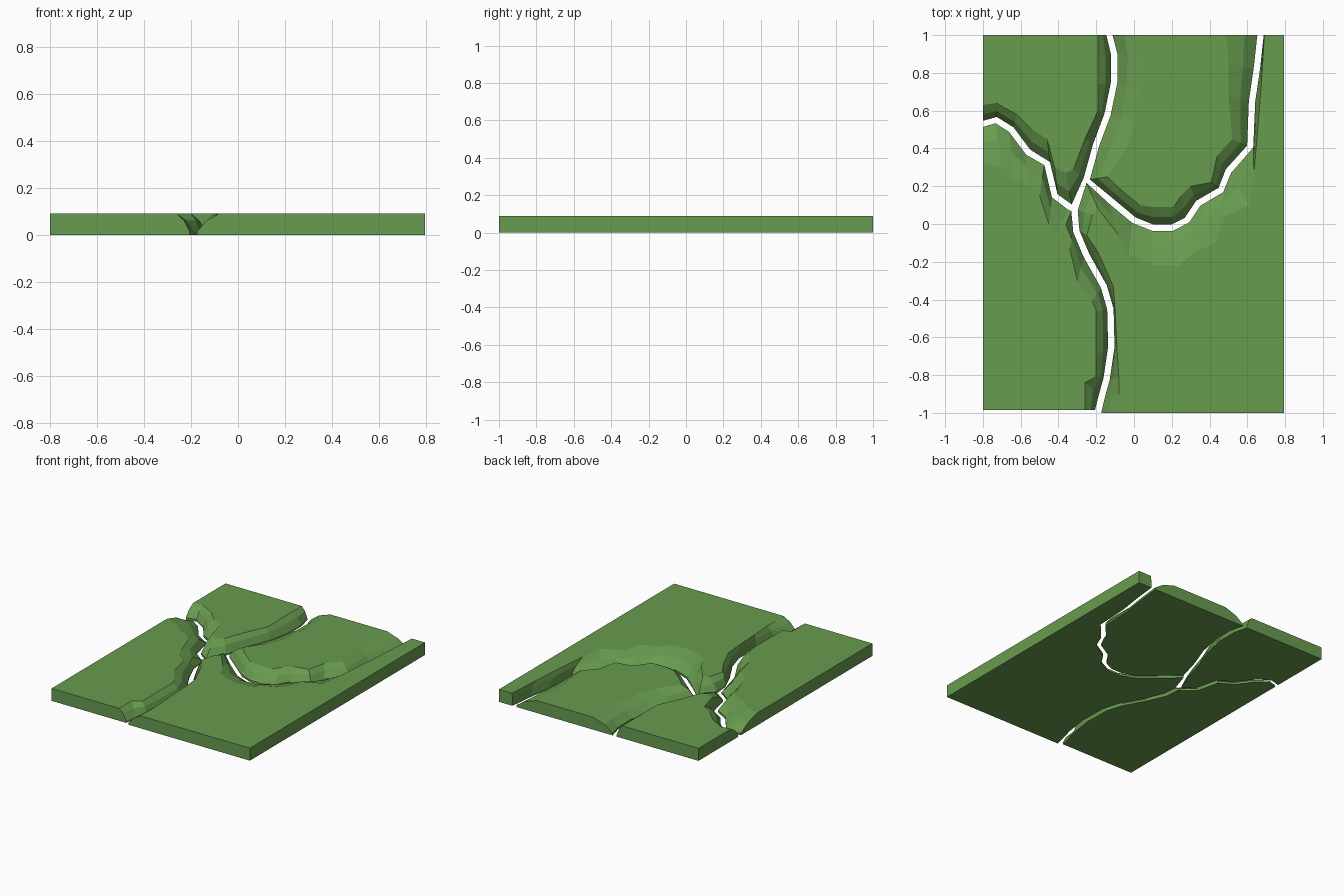
import bpy, bmesh
from mathutils import Vector

if "Cube" in bpy.data.objects:
    bpy.data.objects.remove(bpy.data.objects["Cube"])

TOP, HALF = 0.09, 0.017   # slab thickness, half width of the river slot

grass = bpy.data.materials.new("grass")
grass.diffuse_color = (0.14, 0.33, 0.08, 1)
grass.use_nodes = True
grass.node_tree.nodes["Principled BSDF"].inputs["Base Color"].default_value = grass.diffuse_color

# Rivers, each row: centre x, y, left rim x, y, right rim x, y (facing downstream)
north = [(-.13, 1, .04, 1, -.19, 1), (-.105, .9, .04, .88, -.19, .88),
         (-.105, .75, .03, .72, -.19, .74), (-.14, .58, .01, .54, -.19, .6),
         (-.2, .42, -.04, .4, -.26, .45), (-.25, .24, -.14, .25, -.32, .29)]
east = [(-.24, .23, -.14, .24, -.19, .08), (-.12, .12, -.08, .19, -.08, -.06),
        (0, .02, .03, .1, -.03, -.16), (.1, -.02, .1, .09, .1, -.22),
        (.2, -.02, .21, .09, .24, -.22), (.28, .02, .25, .15, .32, -.15),
        (.34, .11, .3, .2, .43, -.1), (.46, .18, .41, .22, .48, .04),
        (.5, .28, .44, .36, .61, .1), (.615, .41, .52, .45, .635, .27),
        (.625, .65, .5, .68, .655, .5), (.65, .82, .5, .85, .675, .75),
        (.67, 1, .49, 1, .69, 1)]
west = [(-.8, .53, -.8, .63, -.8, .33), (-.73, .55, -.73, .64, -.7, .3),
        (-.65, .5, -.62, .58, -.63, .23), (-.56, .38, -.54, .5, -.56, .21),
        (-.46, .32, -.46, .45, -.5, .15), (-.42, .15, -.42, .3, -.45, 0),
        (-.34, .09, -.36, .27, -.42, -.08)]
south = [(-.315, .07, -.22, .05, -.4, -.1), (-.305, -.04, -.25, -.06, -.34, -.13),
         (-.25, -.17, -.19, -.15, -.3, -.3), (-.16, -.33, -.11, -.33, -.22, -.41),
         (-.125, -.45, -.1, -.46, -.2, -.46), (-.12, -.65, -.09, -.66, -.2, -.7),
         (-.145, -.82, -.08, -.82, -.2, -.81), (-.17, -.91, -.08, -.9, -.26, -.84),
         (-.19, -1, -.08, -1, -.26, -1)]


def bank(river, left):
    """Pairs of (foot, rim) points along one side of a river."""
    pts = [Vector(r[:2]) for r in river]
    out = []
    for i, r in enumerate(river):
        d = (pts[min(i + 1, len(pts) - 1)] - pts[max(i - 1, 0)]).normalized()
        side = Vector((-d.y, d.x)) * (HALF if left else -HALF)
        foot = pts[i] + side
        if abs(r[1]) == 1:
            foot.y = r[1]
        if r[0] == -.8:
            foot.x = -.8
        out.append((foot, Vector(r[2:4] if left else r[4:6])))
    return out


def plate(name, banks, corners, y_min=-1):
    """Solid land plate: flat top and base, rounded bank down to the river."""
    bm = bmesh.new()

    def vert(p, z):
        return bm.verts.new((p[0], max(p[1], y_min), z))
    rows = [[vert(f.lerp(r, t), z) for f, r in banks]
            for t, z in ((0, 0), (0, .015), (.42, .06), (1, TOP))]
    base = [vert(c, 0) for c in corners]
    top = [vert(c, TOP) for c in corners]
    for a, b in zip(rows, rows[1:]):
        for i in range(len(a) - 1):
            bm.faces.new((a[i], a[i + 1], b[i + 1], b[i]))
    for i in range(len(corners) - 1):
        bm.faces.new((base[i], base[i + 1], top[i + 1], top[i]))
    # end walls, top and base
    bm.faces.new([r[-1] for r in rows] + [top[0], base[0]])
    bm.faces.new([r[0] for r in rows] + [top[-1], base[-1]])
    bm.faces.new(rows[3] + top)
    bm.faces.new(rows[0] + base)
    bmesh.ops.recalc_face_normals(bm, faces=bm.faces)
    bmesh.ops.triangulate(bm, faces=[f for f in bm.faces if len(f.verts) > 4])
    me = bpy.data.meshes.new(name)
    bm.to_mesh(me)
    bm.free()
    me.materials.append(grass)
    bpy.context.collection.objects.link(bpy.data.objects.new(name, me))


X = 0.795
plate("northwest_land", bank(west, True) + bank(north, False)[::-1], [(-.8, 1)])
plate("north_land", bank(north, True) + bank(east, True)[1:], [(.3, 1)])
plate("southwest_land", bank(west, False) + bank(south, False), [(-.8, -1)], -.985)
plate("east_land", bank(south, True)[::-1] + bank(east, False), [(X, 1), (X, -1)])
